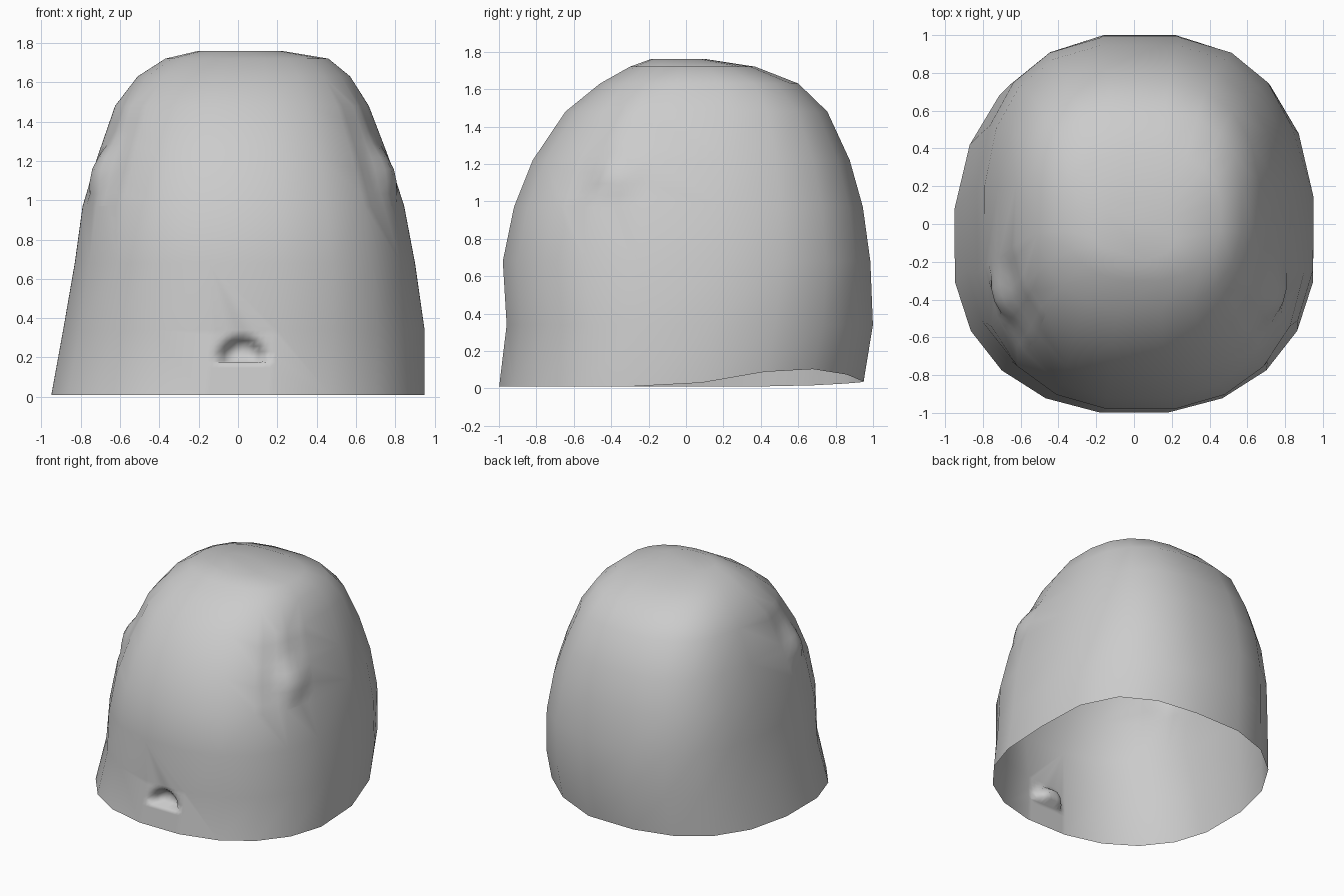
import bpy, bmesh, math
from mathutils import Vector

if "Cube" in bpy.data.objects:
    bpy.data.objects.remove(bpy.data.objects["Cube"])

# Horizontal sections: height, left x, right x, front y, back y
RINGS = [
    (0.01, -0.95, 0.95, -1.00, 0.95),
    (0.34, -0.89, 0.95, -0.96, 1.00),
    (0.68, -0.83, 0.90, -0.98, 0.985),
    (0.97, -0.79, 0.845, -0.92, 0.945),
    (1.22, -0.715, 0.765, -0.82, 0.875),
    (1.48, -0.625, 0.665, -0.645, 0.755),
    (1.63, -0.51, 0.57, -0.46, 0.60),
    (1.72, -0.37, 0.46, -0.30, 0.37),
    (1.76, -0.20, 0.22, -0.19, 0.11),
]
SEGS = 20


def section_point(ring, i):
    z, x0, x1, y0, y1 = ring
    a = 2 * math.pi * (i + 0.5) / SEGS
    c, s = math.cos(a), math.sin(a)
    cx = (x0 + x1) / 2
    cy = (y0 + y1) / 2 - 0.12 * (1 - z / 1.76)
    # lower part is rounder, the upper back is squarer
    low = z < 0.6
    n = (2.2 if low else 2.35) if s < 0 else (2.35 if low else 2.65)
    p = 2 / n
    x = cx + (x1 - x0) / 2 * 1.01 * math.copysign(abs(c) ** p, c)
    ry = y1 - cy if s > 0 else cy - y0
    y = cy + ry * math.copysign(abs(s) ** p, s) * 1.01
    return Vector((x, max(-1, min(1, y)), z))


def refine(bm, centre, radius, cuts):
    """Split the faces close to a small feature."""
    faces = [f for f in bm.faces
             if (f.calc_center_median() - Vector(centre)).length < radius]
    edges = {e for f in faces for e in f.edges}
    bmesh.ops.subdivide_edges(bm, edges=list(edges), cuts=cuts,
                              use_grid_fill=True)


def falloff(d):
    return (1 - d * d) ** 2 if d < 1 else 0.0


# Open domed shell
bm = bmesh.new()
rows = [[bm.verts.new(section_point(r, i)) for i in range(SEGS)] for r in RINGS]
for lo, hi in zip(rows, rows[1:]):
    for i in range(SEGS):
        j = (i + 1) % SEGS
        bm.faces.new((lo[i], lo[j], hi[j], hi[i]))
bm.faces.new(rows[-1])

# Slightly uneven bottom edge, lifted at the back right
for v in rows[0]:
    v.co.z += 0.09 * falloff((v.co.xy - Vector((0.78, 0.6))).length / 0.75)
    v.co.z += 0.03 * max(0, v.co.y) ** 4

# Shallow side bumps and front mouth
EYES = [(0.75, -0.36, 1.15), (-0.70, -0.36, 1.15)]
for e in EYES:
    refine(bm, e, 0.27, 3)
refine(bm, (0.02, -0.97, 0.18), 0.2, 11)

for v in bm.verts:
    for e in EYES:
        d = (v.co - Vector(e)).length
        out = Vector((math.copysign(0.9, e[0]), -0.4, 0))
        v.co += out * 0.05 * falloff(d / 0.19)
    if v.co.y < -0.8:
        dx, dz = v.co.x - 0.02, v.co.z - 0.18
        # arched pocket with a flat lower lip
        d = math.hypot(dx / 0.145, dz / 0.15)
        if dz > 0 and d < 1:
            v.co.y += 0.085 * min(1, 2.2 * falloff(d))
            if dz < 0.03:
                v.co.z = 0.18

bmesh.ops.recalc_face_normals(bm, faces=bm.faces)
mesh = bpy.data.meshes.new("hood_shell")
bm.to_mesh(mesh)
bm.free()
shell = bpy.data.objects.new("hood_shell", mesh)
bpy.context.collection.objects.link(shell)
for p in mesh.polygons:
    p.use_smooth = True

# Mid grey surface
grey = bpy.data.materials.new("mid_grey")
grey.diffuse_color = (0.52, 0.52, 0.52, 1)
grey.use_nodes = True
grey.node_tree.nodes["Principled BSDF"].inputs["Base Color"].default_value = grey.diffuse_color
mesh.materials.append(grey)
